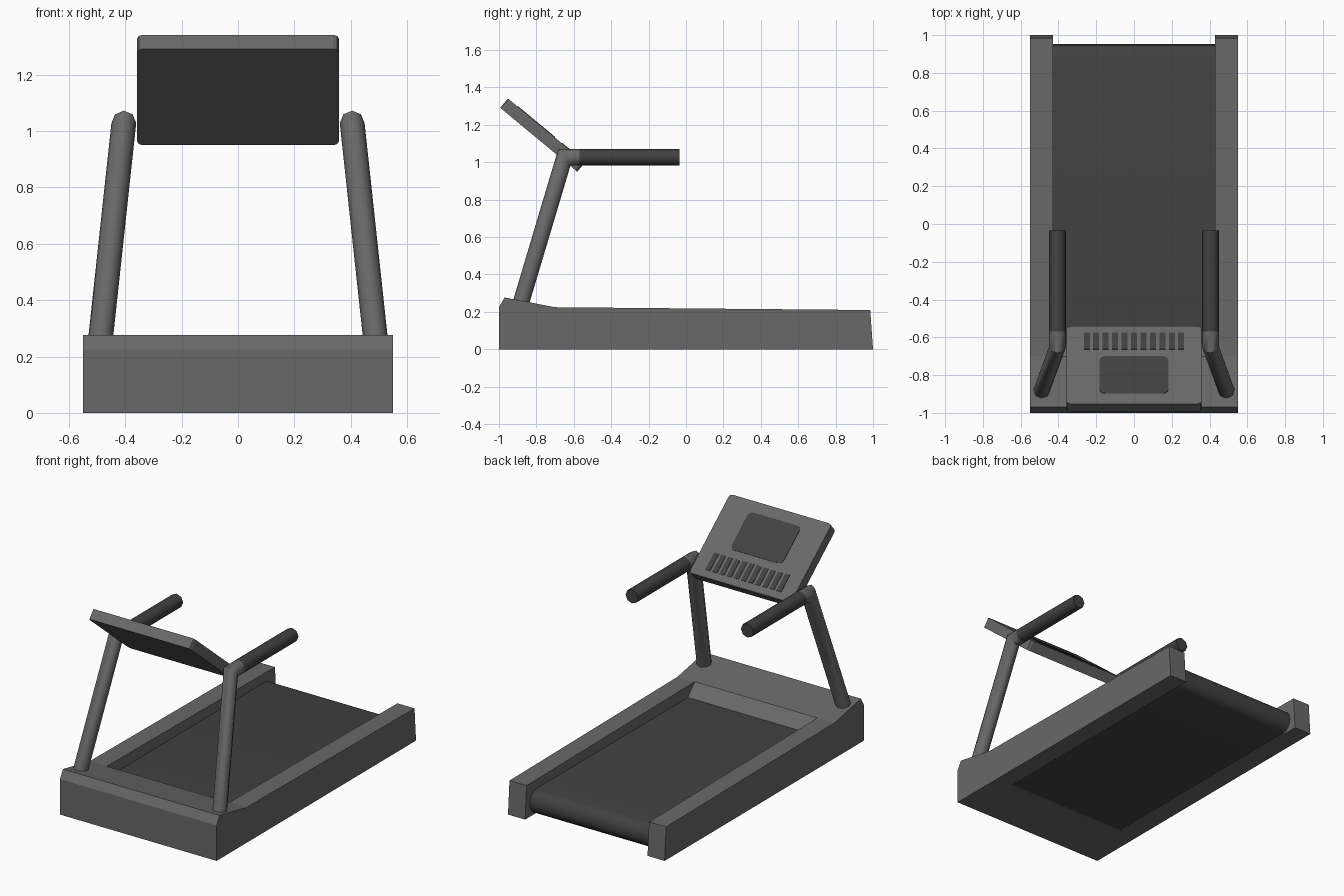
import bpy, bmesh, math
from mathutils import Vector

if "Cube" in bpy.data.objects:
    bpy.data.objects.remove(bpy.data.objects["Cube"])


def material(name, v):
    m = bpy.data.materials.new(name)
    m.diffuse_color = (v, v, v, 1)
    m.use_nodes = True
    m.node_tree.nodes["Principled BSDF"].inputs["Base Color"].default_value = m.diffuse_color
    return m


GREY = material("frame grey", 0.14)
DARK = material("dark rubber", 0.053)


def finish(name, bm, mat, smooth=False):
    bmesh.ops.recalc_face_normals(bm, faces=bm.faces[:])
    me = bpy.data.meshes.new(name)
    bm.to_mesh(me)
    bm.free()
    me.materials.append(mat)
    ob = bpy.data.objects.new(name, me)
    bpy.context.collection.objects.link(ob)
    bpy.ops.object.select_all(action='DESELECT')
    ob.select_set(True)
    bpy.context.view_layer.objects.active = ob
    if smooth:
        bpy.ops.object.shade_smooth_by_angle(angle=math.radians(50))
    return ob


def prism(name, profile, hw, mat, smooth=False):
    """Extrude a (y, z) profile across x from -hw to hw."""
    bm = bmesh.new()
    f = bm.faces.new([bm.verts.new((-hw, y, z)) for y, z in profile])
    ext = bmesh.ops.extrude_face_region(bm, geom=[f])
    vs = [g for g in ext["geom"] if isinstance(g, bmesh.types.BMVert)]
    bmesh.ops.translate(bm, verts=vs, vec=(2 * hw, 0, 0))
    return finish(name, bm, mat, smooth)


def tube(name, pts, r, mat, sides=8):
    """Mitred tube along a path whose first segment runs along y."""
    pts = [Vector(p) for p in pts]
    dirs = [(b - a).normalized() for a, b in zip(pts, pts[1:])]
    bm = bmesh.new()
    angles = [2 * math.pi * i / sides for i in range(sides)]
    pos = [pts[0] + Vector((r * math.cos(a), 0, r * math.sin(a))) for a in angles]
    ring = [bm.verts.new(p) for p in pos]
    bm.faces.new(ring)
    for i, d in enumerate(dirs):
        n = d + dirs[i + 1] if i + 1 < len(dirs) else d
        pos = [p + d * ((pts[i + 1] - p).dot(n) / d.dot(n)) for p in pos]
        new = [bm.verts.new(p) for p in pos]
        for k in range(sides):
            j = (k + 1) % sides
            bm.faces.new((ring[k], ring[j], new[j], new[k]))
        ring = new
    bm.faces.new(ring)
    return finish(name, bm, mat, True)


def slab(name, cx, cy, w, l, z0, z1, corner, mat, segs=2):
    """Flat box with rounded upright corners."""
    bm = bmesh.new()
    bmesh.ops.create_cube(bm, size=1)
    for v in bm.verts:
        v.co = (cx + v.co.x * w, cy + v.co.y * l, z1 if v.co.z > 0 else z0)
    if corner:
        up = [e for e in bm.edges
              if abs(e.verts[0].co.z - e.verts[1].co.z) > 1e-5]
        bmesh.ops.bevel(bm, geom=up, offset=corner, segments=segs,
                        profile=0.5, affect='EDGES')
    return finish(name, bm, mat)


# base frame with a well for the belt, open at the back and underneath
base = prism("base_frame", [(-1, 0), (-1, .225), (-.97, .277), (-.70, .225),
                            (.985, .21), (1, 0)], .55, GREY)
cutter = prism("belt_well_cutter", [(-.63, -.1), (-.63, .15), (-.77, .296),
                                    (1.2, .4), (1.2, -.1)], .43, GREY)
cutter.hide_render = True
mod = base.modifiers.new("well", 'BOOLEAN')
mod.operation = 'DIFFERENCE'
mod.solver = 'EXACT'
mod.object = cutter
bpy.context.view_layer.objects.active = base
bpy.ops.object.modifier_apply(modifier="well")
bpy.data.objects.remove(cutter, do_unlink=True)

# running belt with rounded back end
belt = [(-.632, .006), (-.632, .152)]
for i in range(9):
    a = math.pi / 2 - math.pi * i / 8
    belt.append((.885 + .067 * math.cos(a), .08 + .074 * math.sin(a)))
prism("running_belt", belt, .429, DARK, True)

# uprights with elbow, and hand grips
for s, side in ((-1, "left"), (1, "right")):
    x = s * .405
    tube("upright_" + side, [(x, -.57, 1.028), (x, -.65, 1.028),
                             (s * .49, -.885, .24)], .044, GREY)
    tube("hand_grip_" + side, [(x, -.035, 1.028), (x, -.57, 1.028)], .044, DARK)

# tilted console: slab, screen and a row of keys
parts = [slab("console", 0, 0, .715, .535, -.0645, 0, .02, GREY),
         slab("screen", 0, -.07, .365, .255, -.002, .003, .03, DARK, 3)]
for i in range(11):
    parts.append(slab("key_%d" % (i + 1), -.25 + .05 * i, .164, .032, .115,
                      -.002, .003, 0, DARK))
for p in parts:
    p.location = (0, -.746, 1.17)
    p.rotation_euler = (-math.radians(39.7), 0, 0)
